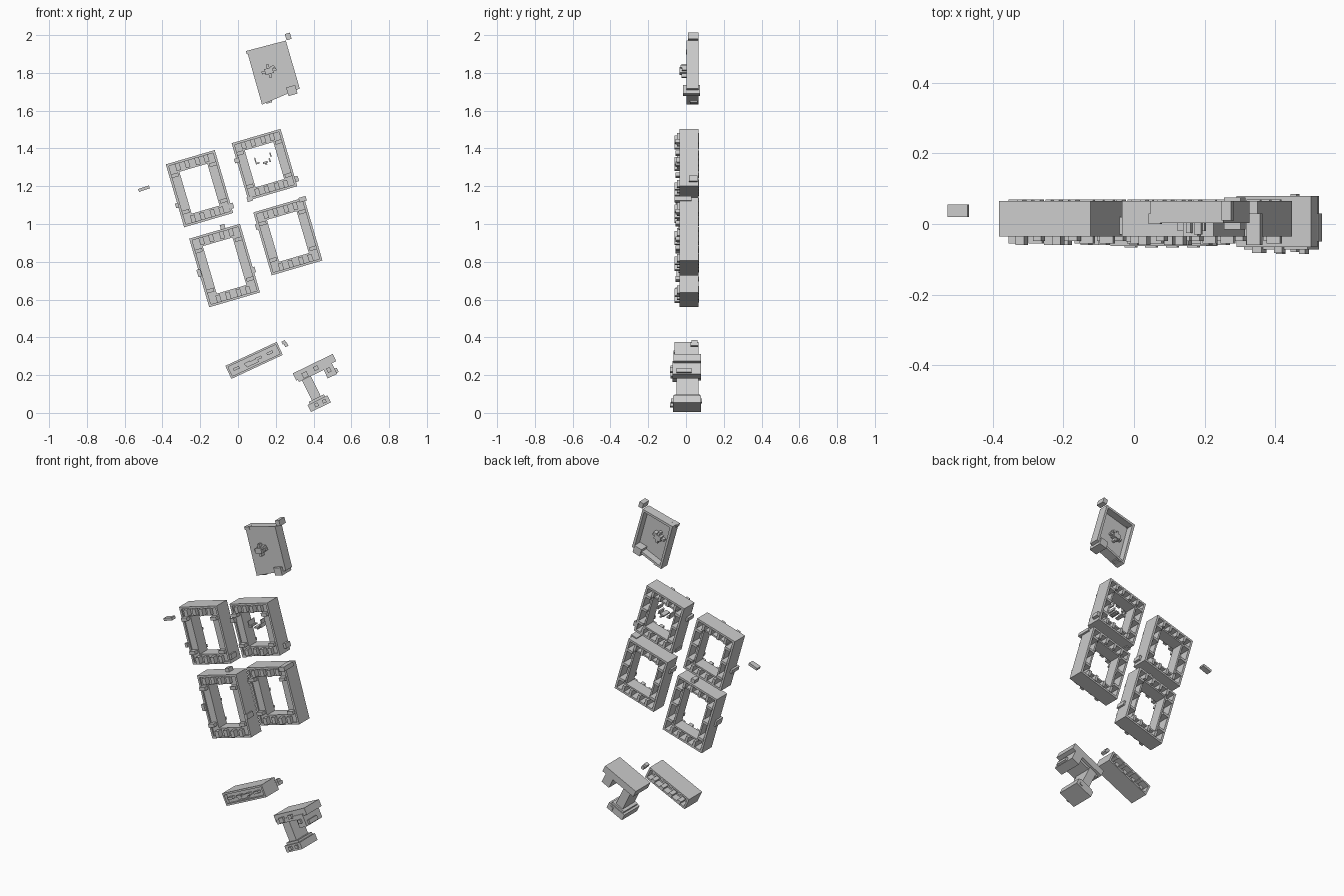
import bpy, bmesh, math


def frame(ox, oz, deg):
    """Map tilted local (u, y, v) to world, with the tilt in the x-z plane."""
    c, s = math.cos(math.radians(deg)), math.sin(math.radians(deg))
    return lambda u, y, v: (ox + u * c - v * s, y, oz + u * s + v * c)


def finish(name, bm):
    bmesh.ops.recalc_face_normals(bm, faces=bm.faces)
    me = bpy.data.meshes.new(name)
    bm.to_mesh(me)
    bm.free()
    ob = bpy.data.objects.new(name, me)
    bpy.context.collection.objects.link(ob)
    return ob


def loft(bm, loops, closed):
    """Bridge four-point loops; capped, or joined end to start."""
    vs = [[bm.verts.new(p) for p in lp] for lp in loops]
    n = len(vs)
    for k in range(n if closed else n - 1):
        a, b = vs[k], vs[(k + 1) % n]
        for i in range(4):
            j = (i + 1) % 4
            bm.faces.new((a[i], a[j], b[j], b[i]))
    if not closed:
        bm.faces.new(vs[0])
        bm.faces.new(vs[-1])


def rect(T, u0, u1, v0, v1, y):
    return [T(u0, y, v0), T(u1, y, v0), T(u1, y, v1), T(u0, y, v1)]


def box(bm, T, u0, u1, v0, v1, y0, y1):
    loft(bm, [rect(T, u0, u1, v0, v1, y0), rect(T, u0, u1, v0, v1, y1)], False)


def boxes(name, T, items):
    bm = bmesh.new()
    for it in items:
        box(bm, T, *it)
    return finish(name, bm)


# Window-like frames: lipped channel ring, clips on both faces
def ring(name, ox, oz, w, h, wall, extras):
    T = frame(ox, oz, 16.3)
    bm = bmesh.new()
    a, b = w / 2, h / 2
    # cross-section: (inset from the outer edge, y)
    sec = [(0, -.035), (.013, -.035), (.013, -.026), (wall, -.026),
           (wall, .052), (wall - .01, .052), (wall - .01, .0),
           (.013, .0), (.013, .065), (0, .065)]
    loft(bm, [rect(T, -a + d, a - d, -b + d, b - d, y) for d, y in sec], True)
    m = wall - .008
    for s in (-1, 1):
        for i, t in enumerate((-.3, -.1, .12, .31)):
            u, top = t * w * .95, -.06 + .012 * (i % 2)
            v0, v1 = sorted((s * (b - .01), s * (b - m)))
            box(bm, T, u - .012, u + .012, v0, v1, top, -.025)
            box(bm, T, u - .008, u + .008, v0, v1, -.01, .07)
        for i, t in enumerate((-.28, .02, .3)):
            v = t * h
            u0, u1 = sorted((s * (a - .01), s * (a - m)))
            if i != 1:
                box(bm, T, u0, u1, v - .01, v + .01, -.055, -.025)
            box(bm, T, u0, u1, v - .008, v + .008, -.01, .07)
    for e in extras:
        box(bm, T, *e)
    finish(name, bm)


ring("upper_left_frame", -.204, 1.187, .27, .347, .058,
     [(-.147, -.13, -.065, -.04, -.05, .02), (.12, .148, -.15, -.12, -.03, .02)])
ring("upper_right_frame", .14, 1.314, .27, .316, .056,
     [(.12, .152, -.135, -.105, .015, .06), (-.147, -.12, .05, .075, -.05, .01),
      (-.14, -.11, -.165, -.14, -.03, .03)])
ring("lower_left_frame", -.071, .780, .28, .378, .058,
     [(-.15, -.13, -.02, .02, -.05, .01), (.13, .15, -.08, -.05, -.04, .02),
      (.035, .06, .18, .212, .01, .05)])
ring("lower_right_frame", .264, .934, .28, .347, .058,
     [(.11, .15, .155, .18, -.06, .03), (-.15, -.13, .08, .11, -.04, .02)])

# Loose clips floating in the upper right opening
boxes("floating_clips", frame(.14, 1.34, 16.3),
      [(-.05, -.044, -.01, .025, -.03, .03), (-.05, -.03, -.012, -.004, -.03, .03),
       (-.012, .014, -.02, -.01, -.03, .03), (-.002, .008, -.028, -.018, -.02, .04),
       (.022, .03, -.02, .0, -.02, .03), (.035, .042, .005, .028, -.02, .03)])

# Top cover: shallow tray open at the back
bm = bmesh.new()
outline = [(.047, 1.917), (.253, 1.971), (.327, 1.717), (.127, 1.632)]
cx, cz = .189, 1.81
inner = [(cx + (x - cx) * .86, cz + (z - cz) * .9) for x, z in outline]
loft(bm, [[(x, y, z) for x, z in pts] for pts, y in
          ((outline, .003), (outline, .065), (inner, .065), (inner, .02))], False)
finish("top_cover", bm)

boxes("cover_fittings", frame(.164, 1.81, 16.3),
      [(-.022, .022, -.016, .016, -.035, .05), (-.04, .04, -.007, .007, -.02, .04),
       (-.007, .007, -.036, .036, -.025, .045), (.012, .034, .008, .022, -.03, .05),
       (.062, .112, -.157, -.11, -.015, .075), (.135, .163, .13, .164, .01, .065),
       (-.088, -.054, .117, .135, .0, .03), (-.062, -.03, -.163, -.15, .02, .06)])

# Small loose block at the far left
boxes("side_block", frame(-.498, 1.187, 19), [(-.03, .03, -.008, .008, .02, .055)])

# Lower bar: hollow shell with recessed ends on front and back
T = frame(.085, .278, 25)
bm = bmesh.new()
R = lambda d, y: rect(T, -.15 + d, .15 - d, -.038 + d, .038 - d, y)
loft(bm, [R(.011, -.04), R(.011, -.062), R(0, -.062),
          R(0, .065), R(.011, .065), R(.011, .02)], False)
for u in (-.1, -.035, .03, .095):
    box(bm, T, u - .012, u + .012, -.034, -.012, .015, .068)
    box(bm, T, u - .02, u + .014, -.006, .008, -.066, -.035)
    box(bm, T, u + .01, u + .03, .018, .034, .015, .066)
box(bm, T, -.05, .02, -.018, .004, -.06, -.035)
finish("lower_bar", bm)

boxes("bar_end_block", frame(.251, .368, 25),
      [(-.009, .009, -.018, .002, .025, .065), (-.016, .004, .0, .017, .03, .06)])

# Foot bracket: top plate, web, short leg and base
boxes("foot_bracket", frame(.29, .209, 26),
      [(0, .235, -.042, 0, -.065, .08), (.01, .2, -.055, -.03, -.072, .06),
       (.028, .08, -.19, -.03, -.05, .065), (.155, .21, -.105, -.03, -.072, .08),
       (-.003, .114, -.226, -.185, -.07, .08), (.01, .1, -.19, -.172, -.06, .075),
       (.185, .222, -.1, -.075, -.05, .03), (.04, .07, -.05, -.02, -.082, -.05),
       (.11, .135, -.04, -.018, -.082, -.05), (.17, .19, -.08, -.055, -.085, -.05),
       (.03, .05, -.215, -.195, -.085, -.05), (.075, .095, -.215, -.195, -.08, .085)])
